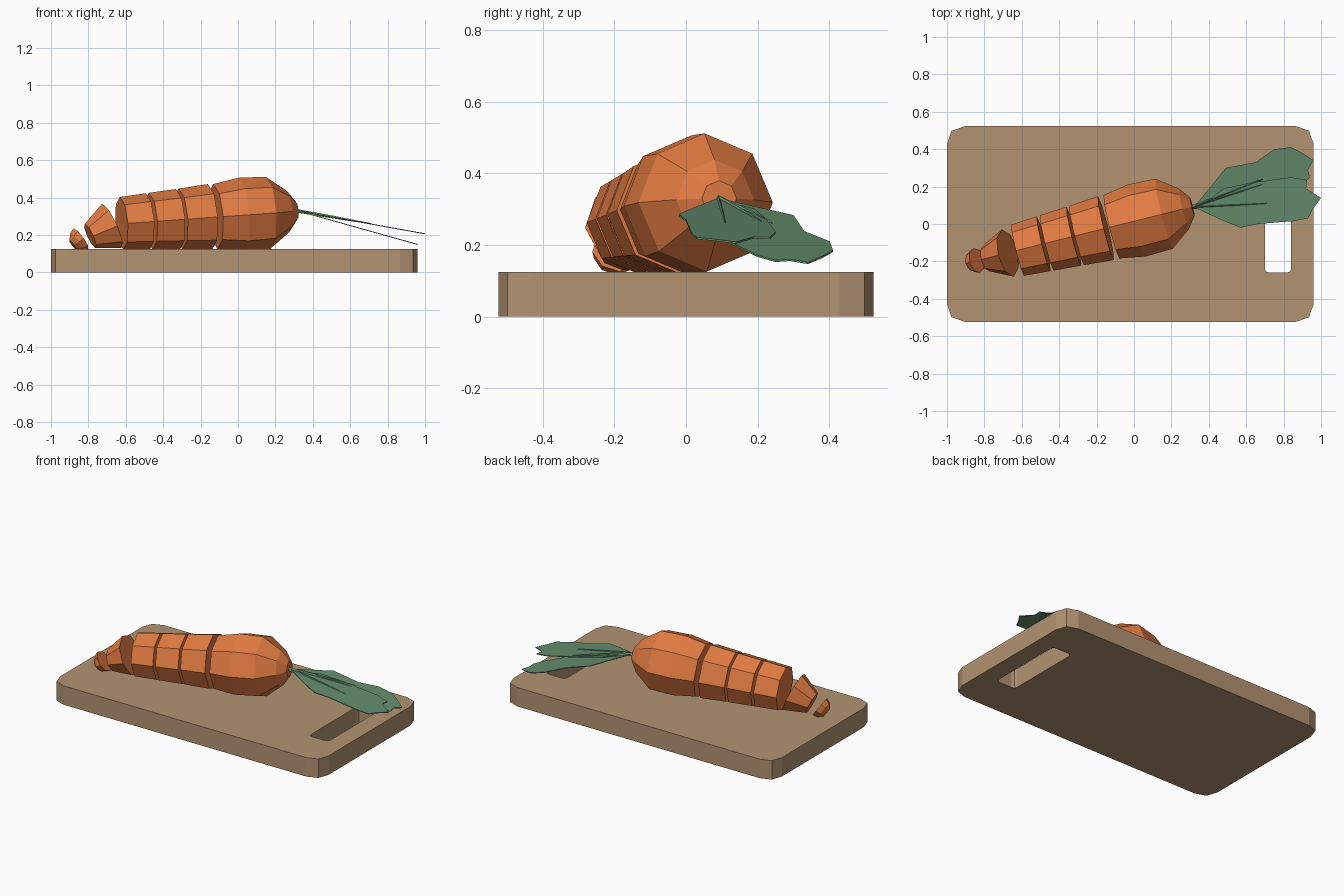
import bpy, bmesh, math
from mathutils import Matrix, Vector

if "Cube" in bpy.data.objects:
    bpy.data.objects.remove(bpy.data.objects["Cube"])


def material(name, rgb):
    m = bpy.data.materials.new(name)
    m.diffuse_color = (*rgb, 1)
    m.use_nodes = True
    m.node_tree.nodes["Principled BSDF"].inputs["Base Color"].default_value = m.diffuse_color
    return m


WOOD = material("light wood", (0.45, 0.295, 0.17))
ORANGE = material("carrot orange", (0.76, 0.20, 0.055))
GREEN = material("leaf green", (0.13, 0.27, 0.155))


def make(name, bm, mat, matrix=Matrix()):
    bmesh.ops.recalc_face_normals(bm, faces=bm.faces[:])
    me = bpy.data.meshes.new(name)
    bm.to_mesh(me)
    bm.free()
    me.materials.append(mat)
    ob = bpy.data.objects.new(name, me)
    ob.matrix_world = matrix
    bpy.context.collection.objects.link(ob)
    return ob


def lathe(name, rings, mat, matrix, sides=8):
    """Closed faceted body along local x from (position, radius) rings, one corner straight up."""
    bm = bmesh.new()
    loops = []
    for u, r in rings:
        loops.append([bm.verts.new((u, r * math.sin(2 * math.pi * i / sides),
                                    r * math.cos(2 * math.pi * i / sides))) for i in range(sides)])
    for a, b in zip(loops, loops[1:]):
        for i in range(sides):
            j = (i + 1) % sides
            bm.faces.new((a[i], a[j], b[j], b[i]))
    bm.faces.new(loops[0])
    bm.faces.new(loops[-1])
    return make(name, bm, mat, matrix)


def prism(name, outline, z0, z1, mat):
    """Upright extrusion; z0 and z1 are functions of x."""
    bm = bmesh.new()
    lo = [bm.verts.new((x, y, z0(x))) for x, y in outline]
    hi = [bm.verts.new((x, y, z1(x))) for x, y in outline]
    bm.faces.new(lo)
    bm.faces.new(hi)
    for i in range(len(lo)):
        j = (i + 1) % len(lo)
        bm.faces.new((lo[i], lo[j], hi[j], hi[i]))
    return make(name, bm, mat)


def rounded(x0, x1, hy, c):
    """Rectangle with three-point corners of size c."""
    cx, hx = (x0 + x1) / 2, (x1 - x0) / 2
    quarter = [(hx, hy - c), (hx - c * .26, hy - c * .26), (hx - c, hy)]
    pts = []
    for sx, sy in ((1, 1), (-1, 1), (-1, -1), (1, -1)):
        q = quarter if sx * sy > 0 else quarter[::-1]
        pts += [(cx + sx * x, sy * y) for x, y in q]
    return pts


def pose(loc, pitch, yaw=14):
    return (Matrix.Translation(loc) @ Matrix.Rotation(math.radians(yaw), 4, 'Z')
            @ Matrix.Rotation(math.radians(-pitch), 4, 'Y'))


# cutting board with a hand slot
board = prism("cutting_board", rounded(-1, .96, .523, .095), lambda x: 0, lambda x: .125, WOOD)
cutter = prism("slot_cutter", rounded(.70, .84, .26, .022), lambda x: -.1, lambda x: .3, WOOD)
cutter.hide_render = True
cutter.hide_viewport = True
cutter.display_type = 'WIRE'
mod = board.modifiers.new("slot", 'BOOLEAN')
mod.operation = 'DIFFERENCE'
mod.solver = 'EXACT'
mod.object = cutter
# apply the cut and drop the helper
cut = bpy.data.meshes.new_from_object(board.evaluated_get(bpy.context.evaluated_depsgraph_get()))
board.modifiers.clear()
board.data = cut
bpy.data.objects.remove(cutter)

# carrot crown and the three upright slices share one axis
axis = pose((0, .015, .307), 4)
lathe("carrot_crown", [(-.125, .174), (.015, .198), (.165, .193), (.275, .112), (.322, .05)], ORANGE, axis)
for n, (a, ra, b, rb) in enumerate([(-.317, .163, -.155, .176),
                                    (-.482, .152, -.332, .162),
                                    (-.643, .141, -.499, .151)]):
    lathe(f"carrot_slice_{n + 1}", [(a, ra), (b, rb)], ORANGE, axis)

# fallen slice and root tip lean over
lathe("carrot_slice_fallen", [(-.13, .071), (0, .13)], ORANGE, pose((-.675, -.155, .248), 24))
lathe("carrot_tip", [(-.056, .03), (-.03, .058), (0, .068)], ORANGE, pose((-.84, -.195, .181), 36))

# two flat leaves sloping down from the crown
leaf_low = [(.32, .09), (.41, .2), (.49, .3), (.65, .33), (.75, .4), (.84, .41), (.9, .38), (.96, .34),
            (.93, .29), (.94, .25), (.89, .2), (.77, .13), (.6, .1), (.45, .09)]
leaf_high = [(.32, .09), (.47, .02), (.57, -.02), (.66, .0), (.85, .015), (.93, .03), (.95, .07),
             (1.0, .14), (.92, .19), (.925, .235), (.84, .25), (.62, .22), (.48, .19), (.4, .13)]


def slope(k, lift=0):
    return lambda x: .326 - k * (x - .32) + lift


prism("leaf_low", leaf_low, slope(.28), slope(.28, .005), GREEN)
prism("leaf_high", leaf_high, slope(.18), slope(.18, .005), GREEN)

# tapering leaf stems
base = Vector((.31, .09, .327))
for n, tip in enumerate([(.71, .11, .260), (.69, .24, .262), (.68, .21, .265)]):
    d = Vector(tip) - base
    m = Matrix.Translation(base) @ d.to_track_quat('X', 'Z').to_matrix().to_4x4()
    lathe(f"leaf_stem_{n + 1}", [(0, .012), (d.length * .5, .009), (d.length, .003)], GREEN, m, 3)
